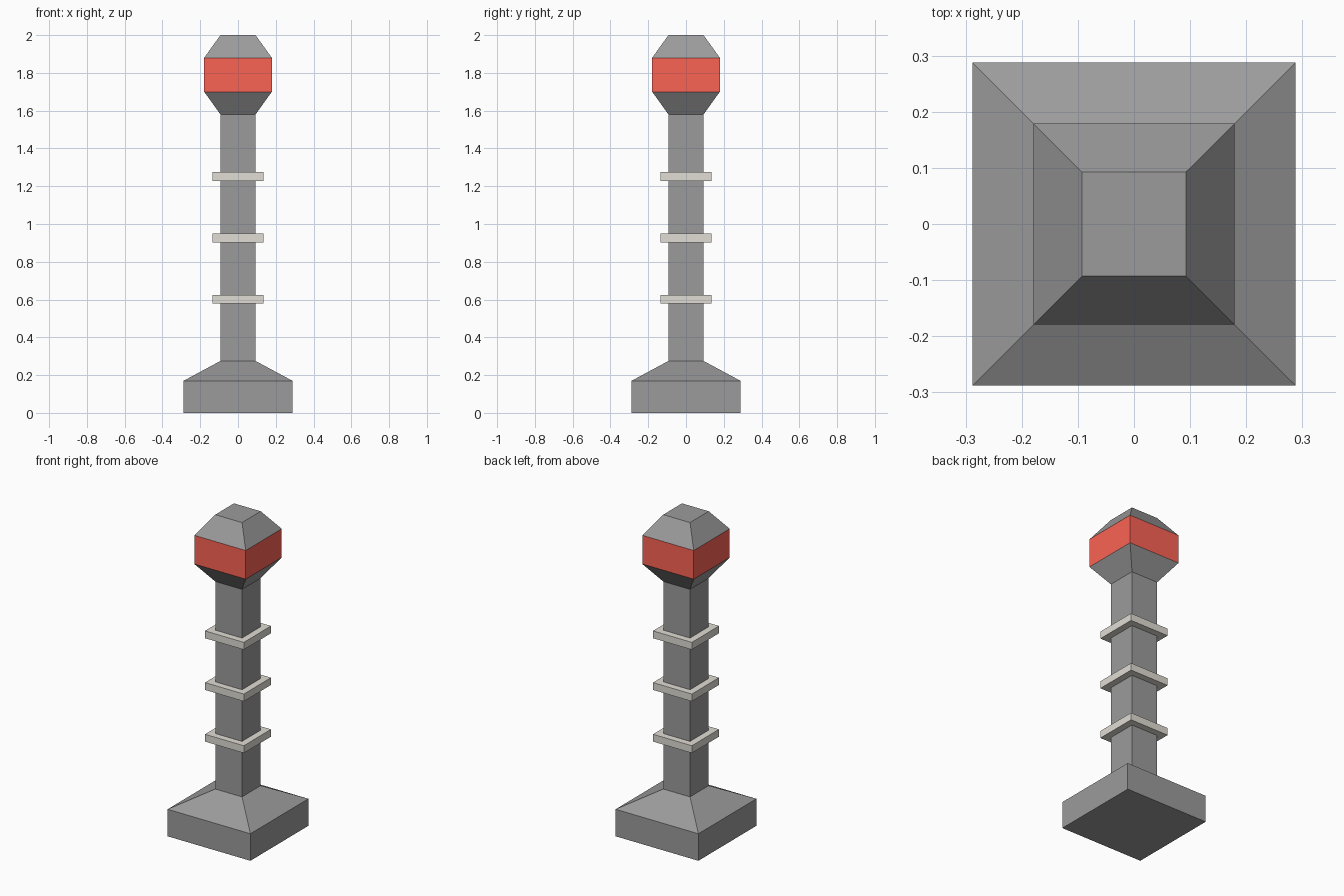
import bpy, bmesh

if "Cube" in bpy.data.objects:
    bpy.data.objects.remove(bpy.data.objects["Cube"])


def material(name, rgb):
    m = bpy.data.materials.new(name)
    m.diffuse_color = (*rgb, 1)
    m.use_nodes = True
    m.node_tree.nodes["Principled BSDF"].inputs["Base Color"].default_value = m.diffuse_color
    return m


red = material("red_band", (0.97, 0.125, 0.09))
pale = material("pale_trim", (0.75, 0.72, 0.66))
dark = material("dark_grey", (0.33, 0.33, 0.33))
SHAFT, HEAD = 0.093, 0.179


def square_loft(name, profile, cap_bottom=True, cap_top=True, mat=dark):
    """Stack square sections given as (half width, height)."""
    bm = bmesh.new()
    corners = ((-1, -1), (1, -1), (1, 1), (-1, 1))
    rings = [[bm.verts.new((x * w, y * w, z)) for x, y in corners] for w, z in profile]
    for low, high in zip(rings, rings[1:]):
        for i in range(4):
            j = (i + 1) % 4
            bm.faces.new((low[i], low[j], high[j], high[i]))
    if cap_bottom:
        bm.faces.new(rings[0][::-1])
    if cap_top:
        bm.faces.new(rings[-1])
    mesh = bpy.data.meshes.new(name)
    bm.to_mesh(mesh)
    bm.free()
    mesh.materials.append(mat)
    obj = bpy.data.objects.new(name, mesh)
    bpy.context.collection.objects.link(obj)
    return obj


# Foot and post
square_loft("base", [(0.288, 0), (0.288, 0.17), (SHAFT, 0.275)], cap_top=False)
square_loft("shaft", [(SHAFT, 0.275), (SHAFT, 1.58)], False, False)

# Collars around the post
for i in range(3):
    z = 0.601 + i * 0.325
    square_loft(f"collar_{i + 1}", [(0.135, z - 0.023), (0.135, z + 0.023)], mat=pale)

# Lamp head: flared neck, red band, tapered cap
square_loft("head_neck", [(SHAFT, 1.58), (HEAD, 1.70)], False, False)
square_loft("lamp_band", [(HEAD, 1.70), (HEAD, 1.88)], False, False, red)
square_loft("head_cap", [(HEAD, 1.88), (SHAFT, 2.0)], cap_bottom=False)
